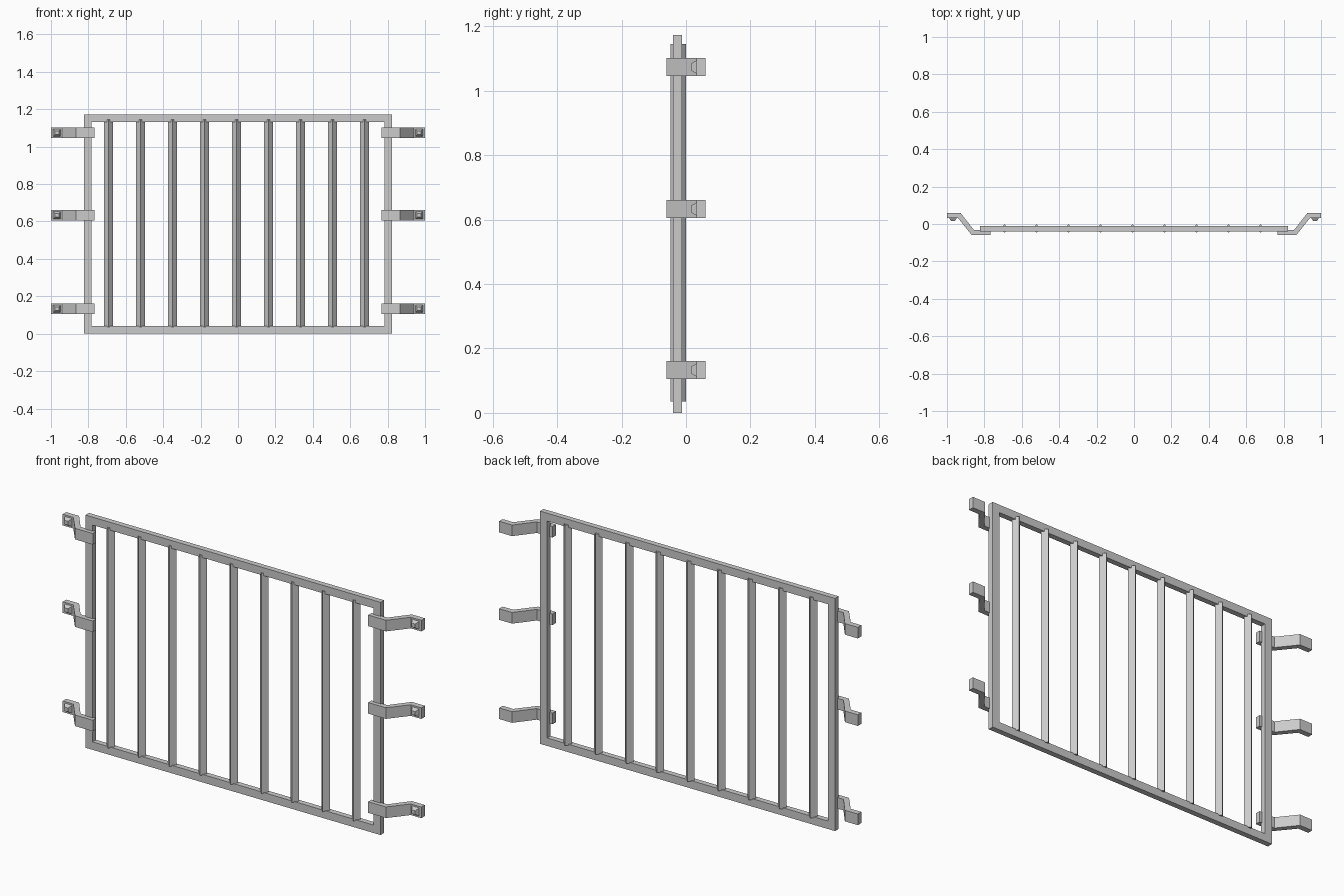
import bpy
import bmesh
import math
from mathutils import Matrix, Vector

if "Cube" in bpy.data.objects:
    bpy.data.objects.remove(bpy.data.objects["Cube"])


def finish(bm, name):
    bmesh.ops.recalc_face_normals(bm, faces=bm.faces)
    me = bpy.data.meshes.new(name)
    bm.to_mesh(me)
    bm.free()
    ob = bpy.data.objects.new(name, me)
    bpy.context.collection.objects.link(ob)
    return ob


# Rectangular outer frame: outer and inner loops joined into a closed ring
def make_frame(w, h, t, y0, y1):
    bm = bmesh.new()
    rings = []
    for y, d in ((y0, 0), (y0, t), (y1, t), (y1, 0)):
        x = w - d
        rings.append([bm.verts.new((px, y, pz)) for px, pz in
                      ((-x, d), (x, d), (x, h - d), (-x, h - d))])
    for i in range(4):
        a, b = rings[i], rings[(i + 1) % 4]
        for k in range(4):
            n = (k + 1) % 4
            bm.faces.new((a[k], a[n], b[n], b[k]))
    return finish(bm, "frame")


# Square upright turned 45 degrees
def make_bar(i, x):
    z0, z1, r = 0.035, 1.146, 0.0235
    bm = bmesh.new()
    bmesh.ops.create_cone(bm, cap_ends=True, segments=4, radius1=r, radius2=r,
                          depth=z1 - z0,
                          matrix=Matrix.Translation((x, -0.024, (z0 + z1) / 2)))
    # turn so that the edges face front and back
    v = next(iter(bm.verts)).co
    if abs(abs(v.x - x) - abs(v.y + 0.024)) < 1e-3:
        bmesh.ops.rotate(bm, verts=bm.verts, cent=Vector((x, -0.024, 0)),
                         matrix=Matrix.Rotation(math.pi / 4, 3, 'Z'))
    return finish(bm, f"upright_bar_{i}")


# Cranked flat bracket, extruded in z from its plan profile
PROFILE = [(1.0, 0.032), (0.941, 0.032), (0.867, -0.06), (0.768, -0.06),
           (0.768, -0.033), (0.855, -0.033), (0.928, 0.06), (1.0, 0.06)]


def make_bracket(side, label, zc):
    h = 0.028
    bm = bmesh.new()
    face = bm.faces.new([bm.verts.new((side * x, y, zc - h)) for x, y in PROFILE])
    ext = bmesh.ops.extrude_face_region(bm, geom=[face], use_keep_orig=True)
    top = [g for g in ext["geom"] if isinstance(g, bmesh.types.BMVert)]
    bmesh.ops.translate(bm, verts=top, vec=(0, 0, 2 * h))
    finish(bm, f"bracket_{label}")

    # Tapered square bolt head on the front of the bracket end
    bm = bmesh.new()
    place = (Matrix.Translation((side * 0.968, 0.025, zc))
             @ Matrix.Rotation(math.pi / 2, 4, 'X'))
    bmesh.ops.create_cube(bm, size=1, matrix=Matrix.Diagonal((0.044, 0.044, 0.02, 1)))
    for v in bm.verts:
        if v.co.z > 0:
            v.co.x *= 0.45
            v.co.y *= 0.45
    bmesh.ops.transform(bm, matrix=place, verts=bm.verts)
    finish(bm, f"bolt_head_{label}")


make_frame(0.823, 1.173, 0.04, -0.04, -0.012)

for i in range(9):
    make_bar(i + 1, -0.008 + 0.171 * (i - 4))

for side, sname in ((-1, "left"), (1, "right")):
    for zc, zname in ((0.133, "low"), (0.633, "middle"), (1.074, "high")):
        make_bracket(side, f"{sname}_{zname}", zc)
